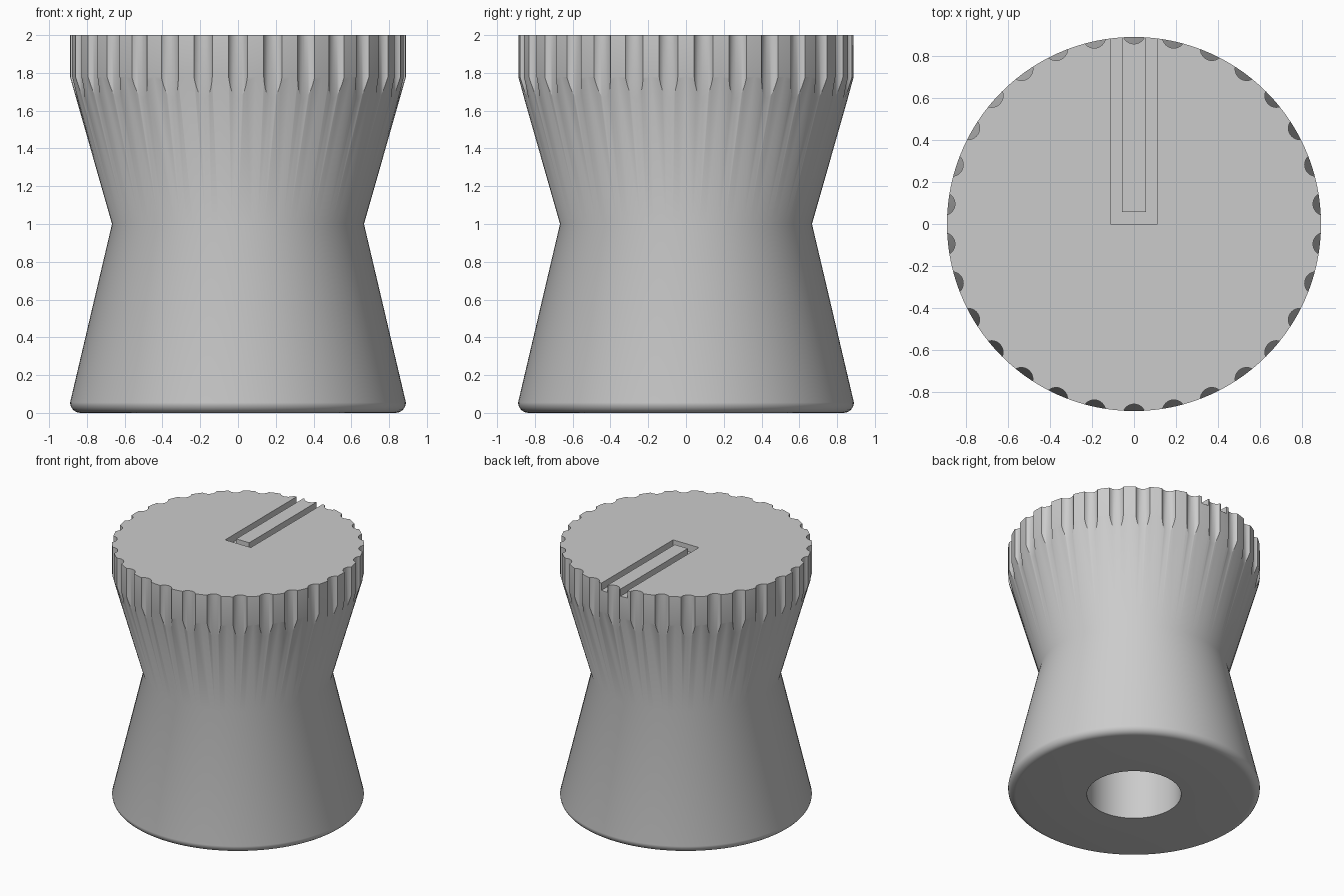
import bpy
import bmesh
from math import cos, sin, pi, radians
from mathutils import Matrix, Vector

cube = bpy.data.objects.get("Cube")
if cube:
    bpy.data.objects.remove(cube, do_unlink=True)

# Overall dimensions
RIM, WAIST, BORE = 0.889, 0.667, 0.333
TOP, FILLET = 2.0, 0.055
FLUTES, FLUTE_R, FLUTE_RING = 30, 0.055, 0.911

grey = bpy.data.materials.new("grey plastic")
grey.use_nodes = True
colour = (0.6, 0.6, 0.6, 1)
grey.diffuse_color = colour
grey.node_tree.nodes["Principled BSDF"].inputs["Base Color"].default_value = colour


def make_object(name, bm):
    bmesh.ops.recalc_face_normals(bm, faces=bm.faces)
    mesh = bpy.data.meshes.new(name)
    bm.to_mesh(mesh)
    bm.free()
    mesh.materials.append(grey)
    obj = bpy.data.objects.new(name, mesh)
    bpy.context.collection.objects.link(obj)
    return obj


def lathe(name, profile, steps):
    bm = bmesh.new()
    verts = [bm.verts.new((r, 0, z)) for r, z in profile]
    edges = [bm.edges.new(pair) for pair in zip(verts, verts[1:])]
    bmesh.ops.spin(bm, geom=verts + edges, cent=(0, 0, 0), axis=(0, 0, 1),
                   angle=2 * pi, steps=steps, use_merge=True)
    bmesh.ops.remove_doubles(bm, verts=bm.verts, dist=1e-5)
    return make_object(name, bm)


def cut(obj, cutter):
    cutter.hide_render = True
    mod = obj.modifiers.new(cutter.name, 'BOOLEAN')
    mod.operation = 'DIFFERENCE'
    mod.solver = 'EXACT'
    mod.object = cutter
    bpy.context.view_layer.objects.active = obj
    bpy.ops.object.modifier_apply(modifier=mod.name)
    bpy.data.objects.remove(cutter, do_unlink=True)


# Waisted body with rounded foot and blind shaft bore
corner = [(RIM - FILLET + FILLET * sin(a), FILLET - FILLET * cos(a))
          for a in (radians(15 * i) for i in range(7))]
bore = [(0, 1.11), (BORE, 1.11), (BORE, 0)]
knob = lathe("knob_body", bore + corner + [(WAIST, 1), (RIM, 1.778), (RIM, TOP), (0, TOP)], 120)

# Ring of grip flutes around the head
bm = bmesh.new()
for i in range(FLUTES):
    a = 2 * pi * i / FLUTES + pi / 2
    spot = Vector((FLUTE_RING * cos(a), FLUTE_RING * sin(a), 1.8))
    bmesh.ops.create_cone(bm, cap_ends=True, segments=32, radius1=FLUTE_R, radius2=FLUTE_R,
                          depth=0.6, matrix=Matrix.Translation(spot))
cut(knob, make_object("flute_cutter", bm))

# Pointer: a U-shaped channel leaving a flush bar in the middle
half = [(0.111, 0), (0.111, 1), (0.0562, 1), (0.0562, 0.058)]
outline = half + [(-x, y) for x, y in reversed(half)]
bm = bmesh.new()
face = bm.faces.new([bm.verts.new((x, y, TOP - 0.056)) for x, y in outline])
extruded = bmesh.ops.extrude_face_region(bm, geom=[face])["geom"]
bmesh.ops.translate(bm, vec=(0, 0, 0.2),
                    verts=[v for v in extruded if isinstance(v, bmesh.types.BMVert)])
cut(knob, make_object("pointer_cutter", bm))

# Smooth shading with sharp rims
bpy.ops.object.select_all(action='DESELECT')
knob.select_set(True)
bpy.context.view_layer.objects.active = knob
bpy.ops.object.shade_smooth_by_angle(angle=radians(30))
